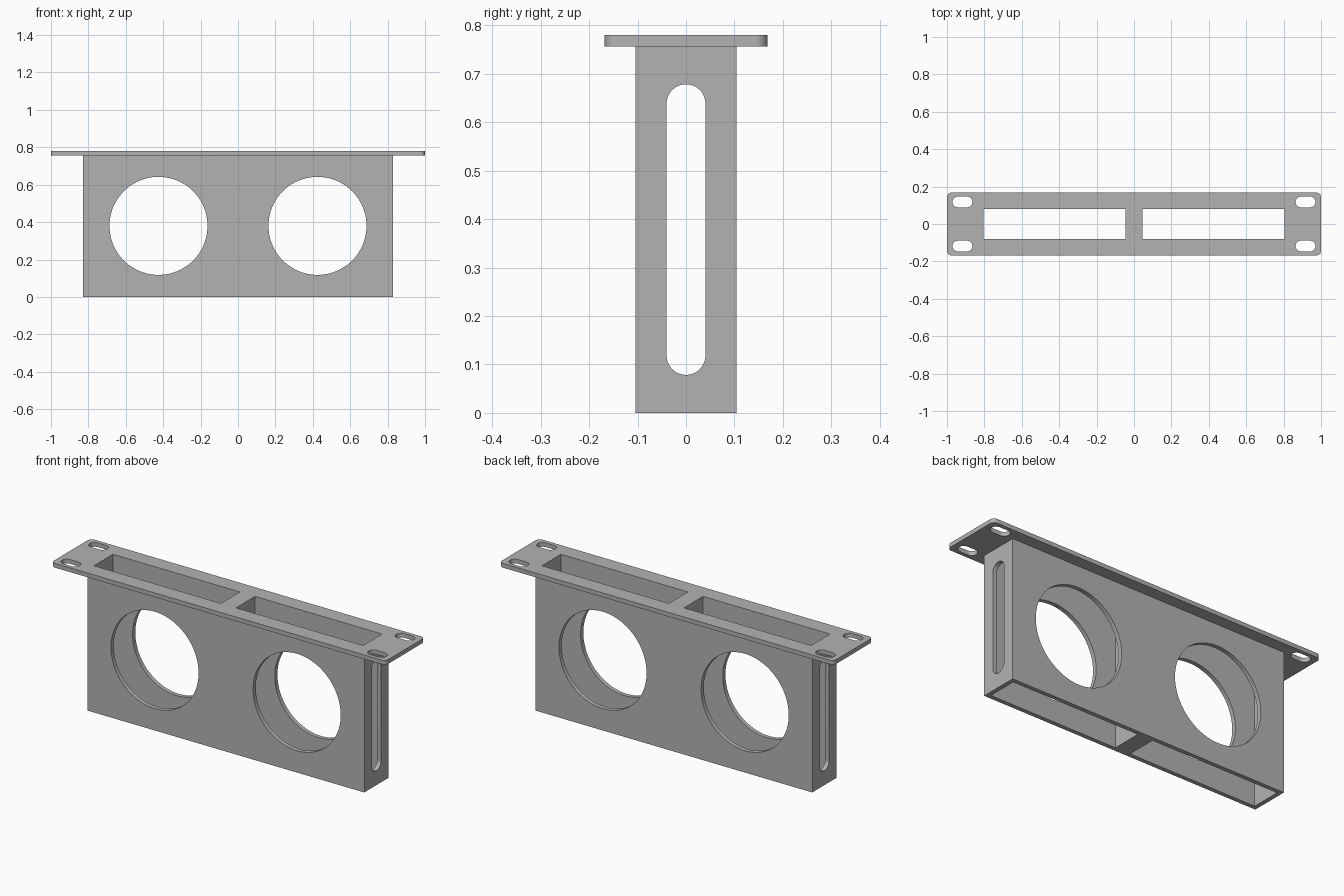
import bpy, bmesh, math
from mathutils import Matrix, Vector

if "Cube" in bpy.data.objects:
    bpy.data.objects.remove(bpy.data.objects["Cube"])

WALL, TOP, BOTTOM = 0.023, 0.78, 0.757     # wall thickness, flange top and underside
BX, BY = 0.828, 0.104                      # half size of the housing
MID = BOTTOM / 2

grey = bpy.data.materials.new("grey")
grey.diffuse_color = (0.45, 0.45, 0.45, 1)
grey.use_nodes = True
grey.node_tree.nodes["Principled BSDF"].inputs["Base Color"].default_value = grey.diffuse_color


def rounded(hx, hy, r, n):
    """Rounded rectangle outline, counter-clockwise, n steps per corner."""
    pts = []
    for k, (sx, sy) in enumerate([(1, 1), (-1, 1), (-1, -1), (1, -1)]):
        for i in range(n + 1):
            a = (k + i / n) * math.pi / 2
            p = Vector((sx * (hx - r) + r * math.cos(a), sy * (hy - r) + r * math.sin(a)))
            if not pts or (p - pts[-1]).length > 1e-5:
                pts.append(p)
    if (pts[0] - pts[-1]).length < 1e-5:
        pts.pop()
    return pts


def prism(name, outline, z0, z1, matrix=Matrix()):
    """Extrude an outline from z0 to z1, then place it."""
    bm = bmesh.new()
    low = [bm.verts.new((p[0], p[1], z0)) for p in outline]
    high = [bm.verts.new((p[0], p[1], z1)) for p in outline]
    bm.faces.new(low[::-1])
    bm.faces.new(high)
    for i in range(len(low)):
        j = (i + 1) % len(low)
        bm.faces.new((low[i], low[j], high[j], high[i]))
    bm.transform(matrix)
    bmesh.ops.recalc_face_normals(bm, faces=bm.faces)
    me = bpy.data.meshes.new(name)
    bm.to_mesh(me)
    bm.free()
    me.materials.append(grey)
    ob = bpy.data.objects.new(name, me)
    bpy.context.collection.objects.link(ob)
    return ob


def rect(x0, x1, y0, y1):
    return [(x0, y0), (x1, y0), (x1, y1), (x0, y1)]


def cut(target, cutters):
    """Apply boolean cuts, then smooth only the curved walls."""
    bpy.context.view_layer.objects.active = target
    for c in cutters:
        m = target.modifiers.new("cut", 'BOOLEAN')
        m.operation, m.solver, m.object = 'DIFFERENCE', 'EXACT', c
        bpy.ops.object.modifier_apply(modifier=m.name)
    bpy.ops.object.select_all(action='DESELECT')
    target.select_set(True)
    bpy.ops.object.shade_smooth_by_angle(angle=math.radians(30))


# Two open bays that run from the bottom up through the flange
bays = [prism("bay_cutter", rect(*sorted((s * 0.045, s * 0.805)), -0.081, 0.081), -0.1, 0.9)
        for s in (-1, 1)]

# Round openings through front and back
turn_y = Matrix.Rotation(math.pi / 2, 4, 'X')
circle = [(0.262 * math.cos(i * math.tau / 96), 0.262 * math.sin(i * math.tau / 96))
          for i in range(96)]
holes = [prism("round_cutter", circle, -0.3, 0.3,
               Matrix.Translation((s * 0.425, 0, 0.38)) @ turn_y) for s in (-1, 1)]

# Long upright slot through both ends and the divider
turn_x = Matrix.Rotation(math.pi / 2, 4, 'Y')
end_slot = prism("end_slot_cutter", rounded(0.30, 0.04, 0.04, 16), -1.2, 1.2,
                 Matrix.Translation((0, 0, MID)) @ turn_x)

# Mounting slots in the flange corners
mounts = [prism("mount_slot_cutter", rounded(0.053, 0.029, 0.029, 12), 0.7, 0.9,
                Matrix.Translation((sx * 0.917, sy * 0.118, 0)))
          for sx in (-1, 1) for sy in (-1, 1)]

housing = prism("housing", rect(-BX, BX, -BY, BY), 0, BOTTOM)
cut(housing, bays + holes + [end_slot])

flange = prism("mounting_flange", rounded(1.0, 0.168, 0.025, 10), BOTTOM, TOP)
cut(flange, bays + mounts)

# Remove the cutting helpers
for c in bays + holes + [end_slot] + mounts:
    bpy.data.objects.remove(c)
